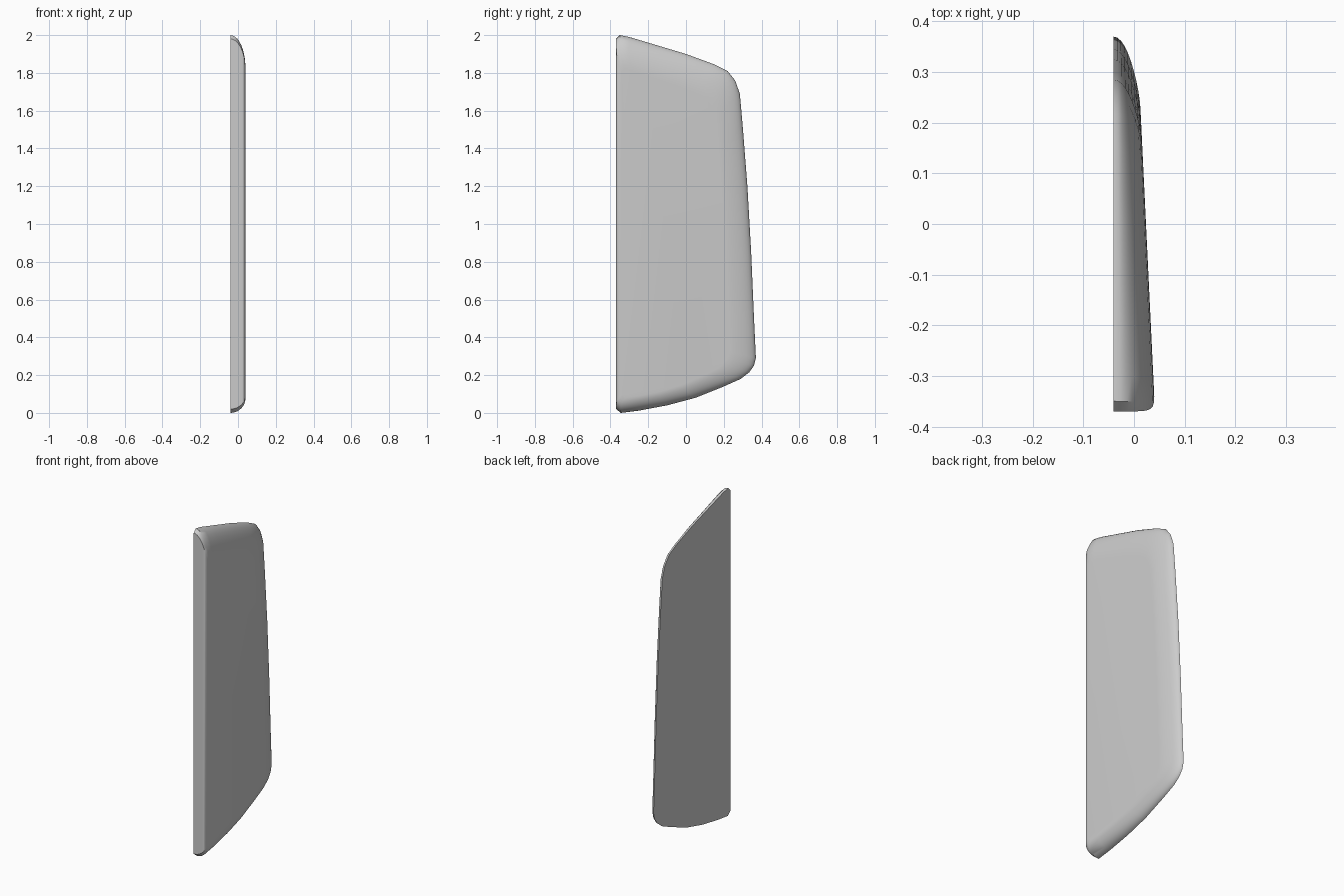
import bpy
import bmesh
import math

default_cube = bpy.data.objects.get("Cube")
if default_cube:
    bpy.data.objects.remove(default_cube, do_unlink=True)

# Single plain colour
grey = bpy.data.materials.new("light grey")
grey.use_nodes = True
colour = (0.6, 0.6, 0.6, 1)
grey.diffuse_color = colour
grey.node_tree.nodes["Principled BSDF"].inputs["Base Color"].default_value = colour

# Outline of the flat side as (y, z), from the front top corner round to the front bottom
OUTLINE = [
    (-.37, 1.98), (-.35, 2), (-.3, 1.99), (-.2, 1.96), (0, 1.9), (.15, 1.845),
    (.22, 1.81), (.26, 1.76), (.285, 1.69), (.3, 1.52), (.325, 1.2), (.345, .85),
    (.36, .5), (.37, .29), (.36, .25), (.335, .215), (.29, .18), (.2, .14),
    (.05, .08), (-.1, .04), (-.25, .012), (-.345, 0), (-.37, .02),
]
FRONT = -.37
FLAT_SIDE = -.04
STEPS = 10


def thickness(y):
    """Panel thickness, tapering towards the back."""
    return .08 - .048 * (y - FRONT - .03)


def ring_points(angle):
    """One contour of the domed side, shrinking inward as it rises."""
    inset = 1 - math.cos(angle)
    rise = math.sin(angle)
    front = FRONT + .03 * inset ** 3
    points = []
    for y, z in OUTLINE:
        new_y = front + (y - FRONT) * (1 - .23 * inset)
        new_z = z + inset * (.08 - .13 * z)
        points.append((FLAT_SIDE + thickness(new_y) * rise, new_y, new_z))
    return points


# Panel: stacked contours joined with quads and capped at both sides
bm = bmesh.new()
rings = [[bm.verts.new(p) for p in ring_points(math.pi / 2 * step / STEPS)]
         for step in range(STEPS + 1)]
count = len(OUTLINE)
for lower, upper in zip(rings, rings[1:]):
    for i in range(count):
        j = (i + 1) % count
        bm.faces.new((lower[i], lower[j], upper[j], upper[i]))
bm.faces.new(rings[0])
bm.faces.new(rings[-1])
bmesh.ops.recalc_face_normals(bm, faces=bm.faces)

mesh = bpy.data.meshes.new("domed_panel")
bm.to_mesh(mesh)
bm.free()
mesh.materials.append(grey)
panel = bpy.data.objects.new("domed_panel", mesh)
bpy.context.collection.objects.link(panel)

# Smooth dome with crisp rim edges
bpy.ops.object.select_all(action="DESELECT")
panel.select_set(True)
bpy.context.view_layer.objects.active = panel
bpy.ops.object.shade_smooth_by_angle(angle=math.radians(40))
